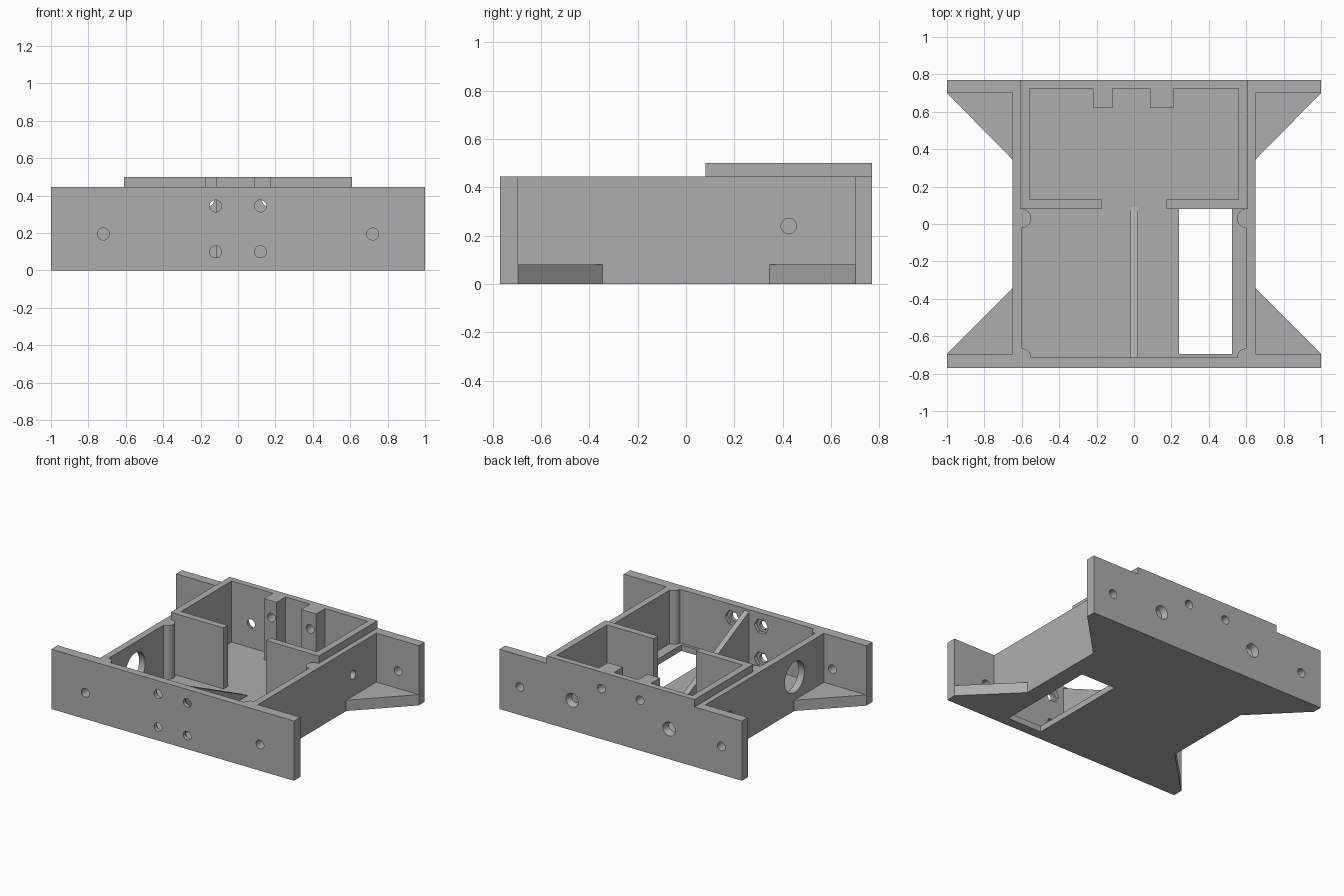
import bpy, bmesh, math
from mathutils import Vector, Matrix

if "Cube" in bpy.data.objects:
    bpy.data.objects.remove(bpy.data.objects["Cube"])

grey = bpy.data.materials.new("plain_grey")
grey.use_nodes = True
COLOUR = (0.42, 0.42, 0.42, 1)
grey.diffuse_color = COLOUR
grey.node_tree.nodes["Principled BSDF"].inputs["Base Color"].default_value = COLOUR

FLOOR, TOP, RIM = 0.045, 0.445, 0.5


def finish(name, bm):
    bmesh.ops.recalc_face_normals(bm, faces=bm.faces)
    mesh = bpy.data.meshes.new(name)
    bm.to_mesh(mesh)
    bm.free()
    mesh.materials.append(grey)
    ob = bpy.data.objects.new(name, mesh)
    bpy.context.collection.objects.link(ob)
    return ob


def box(name, x, y, z):
    bm = bmesh.new()
    bmesh.ops.create_cube(bm, size=1)
    for v in bm.verts:
        v.co = [lo + (c + 0.5) * (hi - lo) for c, (lo, hi) in zip(v.co, (x, y, z))]
    return finish(name, bm)


def prism(name, outline, shift):
    bm = bmesh.new()
    face = bm.faces.new([bm.verts.new(p) for p in outline])
    out = bmesh.ops.extrude_face_region(bm, geom=[face])
    bmesh.ops.translate(bm, vec=shift, verts=[g for g in out["geom"] if isinstance(g, bmesh.types.BMVert)])
    return finish(name, bm)


def rod(name, a, b, r1, r2=None, sides=32):
    a, b = Vector(a), Vector(b)
    bm = bmesh.new()
    bmesh.ops.create_cone(bm, cap_ends=True, segments=sides, radius1=r1, radius2=r2 or r1, depth=(b - a).length)
    turn = (b - a).to_track_quat("Z", "Y").to_matrix().to_4x4()
    bm.transform(Matrix.Translation((a + b) / 2) @ turn @ Matrix.Rotation(math.radians(30), 4, "Z"))
    return finish(name, bm)


def carve(ob, cutters):
    for c in cutters:
        mod = ob.modifiers.new("cut", "BOOLEAN")
        mod.operation, mod.solver, mod.object = "DIFFERENCE", "EXACT", c
    bpy.context.view_layer.update()
    deps = bpy.context.evaluated_depsgraph_get()
    mesh = bpy.data.meshes.new_from_object(ob.evaluated_get(deps))
    ob.modifiers.clear()
    ob.data = mesh
    for c in cutters:
        bpy.data.objects.remove(c)


def along_y(x, z, y0, y1, r, r2=None, sides=32):
    return rod("cutter", (x, y0, z), (x, y1, z), r, r2, sides)


def along_z(x, y, z0, z1, r, sides=32):
    return rod("cutter", (x, y, z0), (x, y, z1), r, None, sides)


POSTS = (-0.715, 0.03)


def post_bores(s):
    return [along_z(s * 0.6, y, 0.12, 0.6, 0.028) for y in POSTS]


# floor with corner gussets, slot, drain hole and nut traps
half = [(0.65, -0.345), (0.65, 0.345)]
floor = box("floor", (-0.65, 0.65), (-0.697, 0.702), (0, FLOOR))
cuts = [box("cutter", (0.24, 0.525), (-0.72, 0.08), (-0.1, 0.2)),
        along_z(0, 0.475, -0.1, 0.2, 0.075)]
for x, y in ((-0.33, -0.15), (0.175, -0.15), (-0.33, -0.64)):
    cuts += [along_z(x, y, -0.1, 0.2, 0.032), along_z(x, y, 0.022, 0.2, 0.062, 6)]
carve(floor, cuts)
for s in (-1, 1):
    for end, y in (("front", -0.695), ("back", 0.7)):
        tip = math.copysign(0.345, y)
        prism(end + "_gusset", [(s * 0.65, tip, 0), (s, y, 0), (s * 0.65, y, 0)], (0, 0, 0.08))

# front plate with mounting holes and hexagonal nut traps
front = box("front_plate", (-1, 1), (-0.77, -0.695), (0, TOP))
cuts = [box("cutter", (-0.6, 0.6), (-0.715, -0.6), (FLOOR, 0.6))]
for s in (-1, 1):
    cuts += [along_y(s * x, z, -0.9, -0.6, 0.032) for x, z in ((0.86, 0.335), (0.86, 0.195), (0.72, 0.195))]
    for z in (0.1, 0.345):
        cuts += [along_y(s * 0.12, z, -0.9, -0.6, 0.032), along_y(s * 0.12, z, -0.742, -0.6, 0.058, None, 6)]
    cuts.append(along_z(s * 0.6, POSTS[0], 0.12, 0.6, 0.028))
carve(front, cuts)

# back plate with a raised middle
outline = [(-1, 0), (1, 0), (1, TOP), (0.61, TOP), (0.61, RIM), (-0.61, RIM), (-0.61, TOP), (-1, TOP)]
back = prism("back_plate", [(x, 0.7, z) for x, z in outline], (0, 0.07, 0))
cuts = [box("cutter", (-0.56, 0.56), (0.6, 0.725), (FLOOR, 0.6))]
for s in (-1, 1):
    cuts += [along_y(s * 0.83, 0.21, 0.6, 0.9, 0.032),
             along_y(s * 0.16, 0.375, 0.6, 0.9, 0.032),
             along_y(s * 0.4, 0.225, 0.6, 0.9, 0.032),
             along_y(s * 0.4, 0.225, 0.73, 0.772, 0.032, 0.052)]
carve(back, cuts)

for s in (-1, 1):
    def span(a, b):
        return tuple(sorted((s * a, s * b)))

    def side_bore():
        return [rod("cutter", (s * 0.5, 0.425, 0.24), (s * 0.8, 0.425, 0.24), 0.032),
                rod("cutter", (s * 0.59, 0.425, 0.24), (s * 0.652, 0.425, 0.24), 0.032, 0.053)]

    # side wall, with a large cable hole on one side only
    wall = box("side_wall", span(0.6, 0.65), (-0.695, 0.7), (FLOOR, TOP))
    cuts = side_bore() + post_bores(s)
    if s < 0:
        cuts.append(rod("cutter", (-0.8, -0.35, 0.25), (-0.5, -0.35, 0.25), 0.115))
    carve(wall, cuts)

    # rear compartment walls
    inner = box("compartment_side", span(0.56, 0.61), (0.08, 0.725), (FLOOR, RIM))
    carve(inner, side_bore())
    divider = box("compartment_front", span(0.175, 0.56), (0.08, 0.13), (FLOOR, RIM))
    carve(divider, [along_y(s * 0.4, 0.225, 0, 0.2, 0.032)])

    # screw posts
    for y in POSTS:
        post = rod("screw_post", (s * 0.6, y, FLOOR), (s * 0.6, y, TOP), 0.05)
        carve(post, [along_z(s * 0.6, y, 0.12, 0.6, 0.028)])

# rear ribs drilled for screws
for x0, x1, hole in ((-0.22, -0.115, -0.16), (0.085, 0.21, 0.16)):
    rib = box("rear_rib", (x0, x1), (0.62, 0.725), (FLOOR, RIM))
    carve(rib, [along_y(hole, 0.375, 0.5, 0.9, 0.032)])

# sloping centre brace
prism("centre_brace", [(-0.02, -0.715, FLOOR), (-0.02, 0.09, FLOOR), (-0.02, -0.715, 0.43)], (0.04, 0, 0))

# smooth bores, sharp edges
bpy.ops.object.select_all(action="DESELECT")
for ob in bpy.context.collection.objects:
    if ob.type == "MESH" and grey.name in ob.data.materials:
        ob.select_set(True)
        bpy.context.view_layer.objects.active = ob
bpy.ops.object.shade_smooth_by_angle(angle=math.radians(30))
